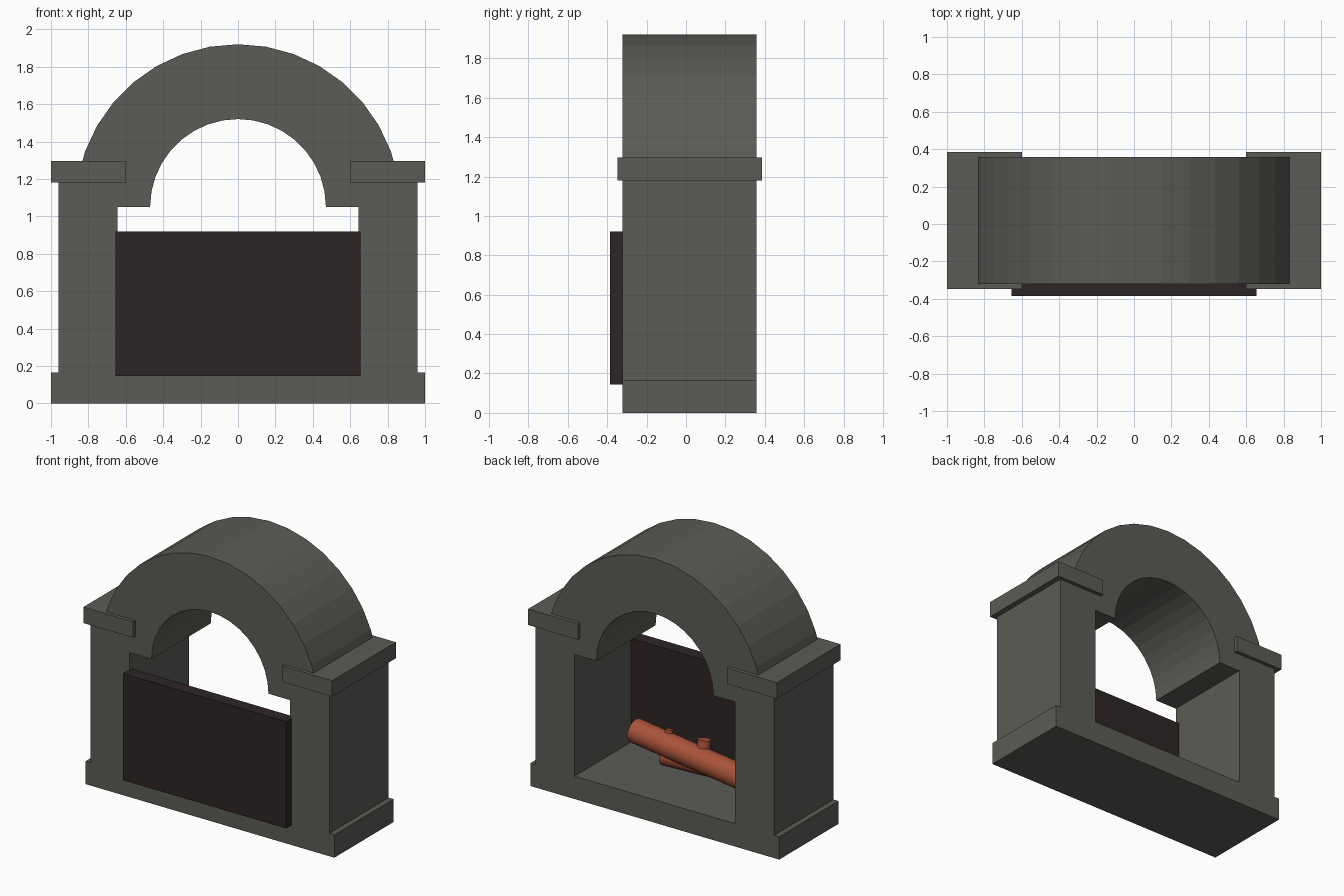
import bpy, bmesh, math
from mathutils import Vector

if "Cube" in bpy.data.objects:
    bpy.data.objects.remove(bpy.data.objects["Cube"])


def material(name, rgb):
    m = bpy.data.materials.new(name)
    m.diffuse_color = (*rgb, 1)
    m.use_nodes = True
    m.node_tree.nodes["Principled BSDF"].inputs["Base Color"].default_value = m.diffuse_color
    return m


STONE = material("grey stone", (0.105, 0.105, 0.092))
SCREEN = material("dark iron", (0.027, 0.018, 0.018))
WOOD = material("ember wood", (0.40, 0.088, 0.042))


def finish(name, bm, mat):
    bmesh.ops.recalc_face_normals(bm, faces=bm.faces)
    me = bpy.data.meshes.new(name)
    bm.to_mesh(me)
    bm.free()
    me.materials.append(mat)
    ob = bpy.data.objects.new(name, me)
    bpy.context.collection.objects.link(ob)
    return ob


def box(name, x, y, z, mat):
    bm = bmesh.new()
    bmesh.ops.create_cube(bm, size=1)
    for v in bm.verts:
        v.co = [r[0] + (c + 0.5) * (r[1] - r[0]) for c, r in zip(v.co, (x, y, z))]
    return finish(name, bm, mat)


def rod(name, a, b, radius, tip, sides=24):
    a, b = Vector(a), Vector(b)
    bm = bmesh.new()
    bmesh.ops.create_cone(bm, cap_ends=True, segments=sides, radius1=radius,
                          radius2=tip, depth=(b - a).length)
    rot = (b - a).to_track_quat('Z', 'Y')
    for v in bm.verts:
        v.co = rot @ v.co + (a + b) / 2
    ob = finish(name, bm, WOOD)
    bpy.context.view_layer.objects.active = ob
    ob.select_set(True)
    bpy.ops.object.shade_smooth_by_angle(angle=math.radians(40))
    ob.select_set(False)
    return ob


BODY_Y = (-0.322, 0.358)

# Hearth base, pillars and pillar caps
box("hearth_base", (-1, 1), BODY_Y, (0, 0.166), STONE)
for side, s in (("left", -1), ("right", 1)):
    box(side + "_pillar", sorted((s * 0.645, s * 0.96)), BODY_Y, (0.166, 1.18), STONE)
    box(side + "_cap", sorted((s * 0.6, s)), (-0.347, 0.385), (1.18, 1.296), STONE)

# Half-round arch in 18 flat segments
bm = bmesh.new()
rings = []
for i in range(19):
    c, s = math.cos(math.pi * i / 18), math.sin(math.pi * i / 18)
    rings.append([bm.verts.new((r * c, y, 1.05 + r * s)) for r, y in
                  ((0.47, BODY_Y[0]), (0.87, BODY_Y[0]), (0.87, BODY_Y[1]), (0.47, BODY_Y[1]))])
for p, q in zip(rings, rings[1:]):
    for k in range(4):
        bm.faces.new((p[k], p[(k + 1) % 4], q[(k + 1) % 4], q[k]))
bm.faces.new(rings[0])
bm.faces.new(rings[-1])
finish("arch", bm, STONE)

# Screen across the front opening
box("fire_screen", (-0.655, 0.655), (-0.385, -0.29), (0.145, 0.92), SCREEN)

# Crossed logs with cut branch stubs
rod("upper_log", (0.51, -0.15, 0.34), (-0.48, -0.06, 0.27), 0.085, 0.085)
rod("lower_log", (0.27, -0.14, 0.238), (-0.42, -0.19, 0.238), 0.075, 0.075)
rod("large_stub", (-0.05, -0.12, 0.32), (-0.05, -0.14, 0.43), 0.045, 0.045, 16)
rod("small_stub", (0.24, -0.13, 0.32), (0.24, -0.15, 0.42), 0.028, 0.028, 16)
